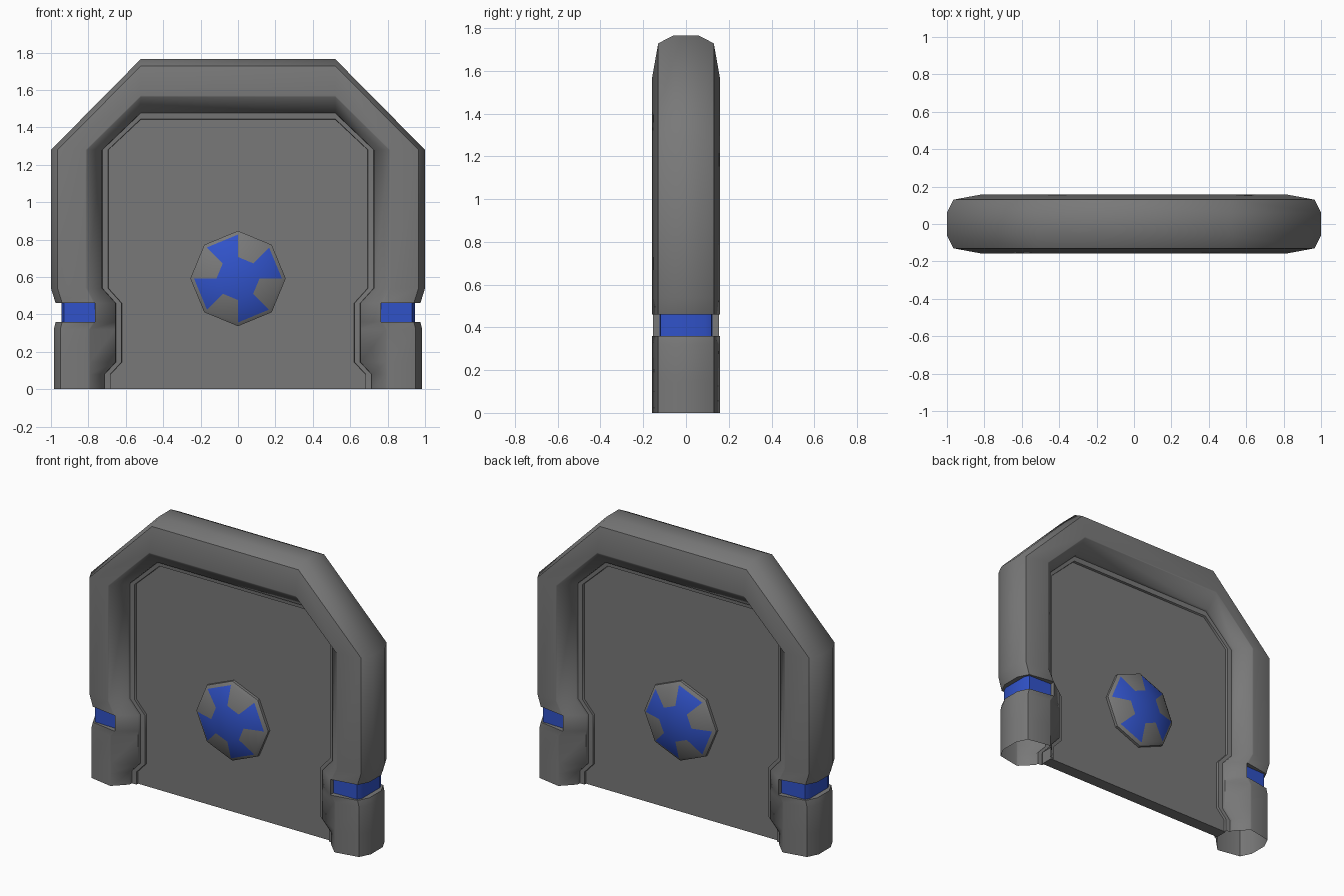
import bpy, bmesh, math

if "Cube" in bpy.data.objects:
    bpy.data.objects.remove(bpy.data.objects["Cube"])


def material(name, rgb):
    m = bpy.data.materials.new(name)
    m.diffuse_color = (*rgb, 1)
    m.use_nodes = True
    m.node_tree.nodes["Principled BSDF"].inputs["Base Color"].default_value = m.diffuse_color
    return m


GREY = material("grey metal", (0.19, 0.19, 0.19))
BLUE = material("blue paint", (0.03, 0.085, 0.58))


def make_object(name, bm, angle=None):
    me = bpy.data.meshes.new(name)
    bm.to_mesh(me)
    bm.free()
    ob = bpy.data.objects.new(name, me)
    bpy.context.collection.objects.link(ob)
    me.materials.append(GREY)
    me.materials.append(BLUE)
    if angle:
        bpy.ops.object.select_all(action='DESELECT')
        bpy.context.view_layer.objects.active = ob
        ob.select_set(True)
        bpy.ops.object.shade_smooth_by_angle(angle=math.radians(angle))
    return ob


def section(outer, flat, inner, groove=False):
    """Half cross-section (x, depth) from the outer edge in to the panel."""
    if groove:
        body = [(0.945, 0.09), (0.93, 0.12), (0.765, 0.125), (0.765, 0.155)]
    else:
        body = [(outer, 0.06), (outer - 0.035, 0.13), (flat, 0.158), (flat - 0.008, 0.155)]
    return body + [(inner, 0.078), (inner - 0.002, 0.058),
                   (inner - 0.032, 0.055), (inner - 0.036, 0.03)]


# Stations up the right leg: z, then outer / ridge / inner x, groove flag
STATIONS = [
    (0.00, 0.985, 0.80, 0.715, False),
    (0.08, 0.985, 0.80, 0.715, False),
    (0.145, 0.985, 0.80, 0.655, False),
    (0.32, 0.985, 0.80, 0.655, False),
    (0.36, 0.975, 0.773, 0.655, False),
    (0.36, 0.975, 0.773, 0.655, True),
    (0.46, 0.975, 0.773, 0.655, True),
    (0.46, 0.975, 0.773, 0.655, False),
    (0.54, 1.0, 0.815, 0.727, False),
    (1.28, 1.0, 0.815, 0.727, False),
]

half = []
for z, o, f, i, g in STATIONS:
    half.append([(x, y, z) for x, y in section(o, f, i, g)])
# upper corner, mitred so every line runs along the 45 degree shoulder
half.append([(0.52, y, 1.765 - (1 - x) * 1.05) for x, y in section(1.0, 0.815, 0.727)])

# Arched frame, swept from the right foot over the top to the left foot
path = half + [[(-x, y, z) for x, y, z in s] for s in reversed(half)]
n_half = len(half)
total = len(path)
bm = bmesh.new()
rows = []
for s in path:
    full = [(x, -y, z) for x, y, z in reversed(s)] + s
    rows.append([bm.verts.new(p) for p in full])
cols = len(rows[0])
for r in range(total - 1):
    is_band = r in (5, total - 7)
    for c in range(cols - 1):
        f = bm.faces.new((rows[r][c], rows[r][c + 1], rows[r + 1][c + 1], rows[r + 1][c]))
        if is_band and 5 <= c <= 9:
            f.material_index = 1
bmesh.ops.remove_doubles(bm, verts=bm.verts, dist=0.0005)
bmesh.ops.dissolve_degenerate(bm, edges=bm.edges, dist=0.0005)
bmesh.ops.recalc_face_normals(bm, faces=bm.faces)
top = max(bm.faces, key=lambda f: f.calc_center_median().z)
if top.normal.z < 0:
    bmesh.ops.reverse_faces(bm, faces=bm.faces)
make_object("arch_frame", bm, 52)

# Thin panel filling the arch
edge = [(s[6][0], s[6][2]) for k, s in enumerate(half) if k not in (4, 5, 6)]
edge = [(x + 0.01, z) for x, z in edge]
edge[-1] = (edge[-1][0], edge[-1][1] + 0.01)
outline = edge + [(-x, z) for x, z in reversed(edge)]
bm = bmesh.new()
face = bm.faces.new([bm.verts.new((x, -0.04, z)) for x, z in outline])
ext = bmesh.ops.extrude_face_region(bm, geom=[face])
moved = [v for v in ext["geom"] if isinstance(v, bmesh.types.BMVert)]
bmesh.ops.translate(bm, verts=moved, vec=(0, 0.08, 0))
bmesh.ops.recalc_face_normals(bm, faces=bm.faces)
make_object("panel", bm)

# Eight-sided domes front and back, with a blue pinwheel
RINGS = [(0.255, 0.035), (0.255, 0.058), (0.235, 0.072), (0.115, 0.108)]
for name, side in (("front_dome", -1), ("back_dome", 1)):
    bm = bmesh.new()
    rings = [[bm.verts.new((r * math.cos(k * math.pi / 4), side * y,
                            0.592 + r * math.sin(k * math.pi / 4)))
              for k in range(8)] for r, y in RINGS]
    tip = bm.verts.new((0, side * 0.118, 0.592))
    for k in range(8):
        j = (k + 1) % 8
        for n in range(len(RINGS) - 1):
            f = bm.faces.new((rings[n][k], rings[n][j], rings[n + 1][j], rings[n + 1][k]))
            f.material_index = int(n == 2 and k % 2 == 0)
        f = bm.faces.new((rings[-1][k], rings[-1][j], tip))
        f.material_index = 1
    bmesh.ops.recalc_face_normals(bm, faces=bm.faces)
    bm.normal_update()
    if tip.link_faces[0].normal.y * side < 0:
        bmesh.ops.reverse_faces(bm, faces=bm.faces)
    make_object(name, bm, 40)
